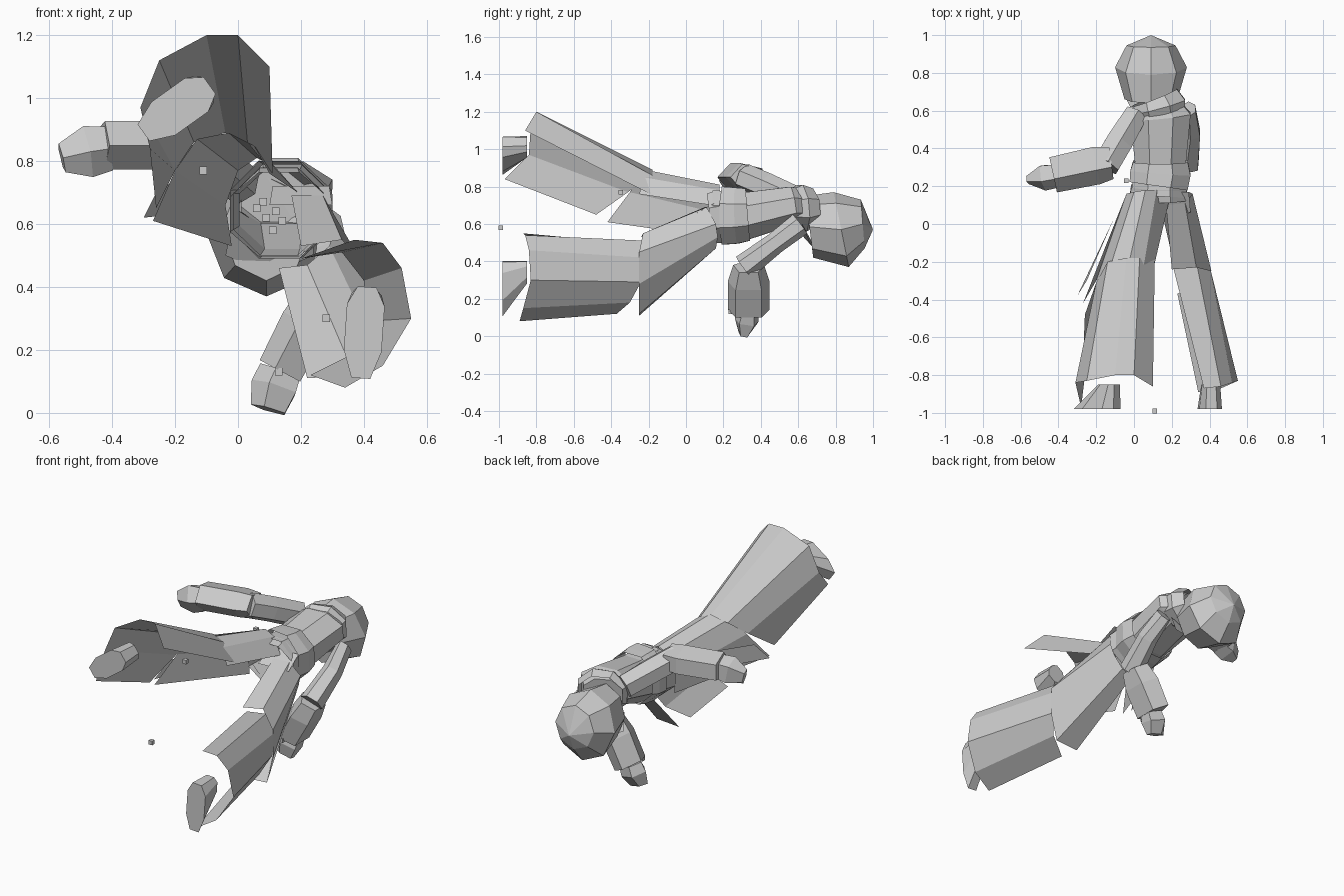
import bpy
import math
from mathutils import Vector

default_cube = bpy.data.objects.get("Cube")
if default_cube:
    bpy.data.objects.remove(default_cube, do_unlink=True)

# One plain cloth colour for the whole figure
grey = bpy.data.materials.new("plain_grey")
grey.use_nodes = True
grey.diffuse_color = (0.6, 0.6, 0.6, 1)
grey.node_tree.nodes["Principled BSDF"].inputs["Base Color"].default_value = (0.6, 0.6, 0.6, 1)


def make_object(name, points, faces):
    mesh = bpy.data.meshes.new(name)
    mesh.from_pydata([tuple(p) for p in points], [], faces)
    mesh.materials.append(grey)
    mesh.update()
    result = bpy.data.objects.new(name, mesh)
    bpy.context.collection.objects.link(result)
    return result


def loft(name, loops, closed=True, start_cap=False, end_cap=False):
    """Bridge equally long point loops with flat quads."""
    count = len(loops[0])
    points = [p for loop in loops for p in loop]
    faces = []
    for row in range(len(loops) - 1):
        for i in range(count if closed else count - 1):
            j = (i + 1) % count
            low, high = row * count, (row + 1) * count
            faces.append((low + i, low + j, high + j, high + i))
    if start_cap:
        faces.append(tuple(reversed(range(count))))
    if end_cap:
        faces.append(tuple(range(len(points) - count, len(points))))
    return make_object(name, points, faces)


def tube(name, stations, sides=6, up=(0, 0, 1), start_cap=True, end_cap=True):
    """Faceted tube through (centre, width, height) stations."""
    centres = [Vector(s[0]) for s in stations]
    up = Vector(up)
    loops = []
    for k, (_, width, height) in enumerate(stations):
        ahead = centres[min(k + 1, len(centres) - 1)]
        behind = centres[max(k - 1, 0)]
        axis = (ahead - behind).normalized()
        across = axis.cross(up).normalized()
        upright = across.cross(axis)
        grow = 0.5 / math.cos(math.pi / sides)
        loop = []
        for i in range(sides):
            angle = math.tau * (i + 0.5) / sides
            loop.append(centres[k] + across * math.cos(angle) * width * grow
                        + upright * math.sin(angle) * height * grow)
        loops.append(loop)
    return loft(name, loops, True, start_cap, end_cap)


def small_cube(name, centre, size=0.024):
    half = size / 2
    base = Vector(centre)
    loops = [[base + Vector((a * half, b * half, c * half))
              for a, b in ((-1, -1), (1, -1), (1, 1), (-1, 1))] for c in (-1, 1)]
    return loft(name, loops, True, True, True)


# Head: leaning rings with a corner at the chin, closing to a crown
head_rings = []
for y, z, half_width, half_height, lean in (
        (.66, .585, .14, .165, -.02), (.83, .57, .19, .2, -.04), (.945, .6, .13, .13, -.01)):
    head_rings.append([Vector((.09 + half_width * math.cos(a), y + lean * math.sin(a),
                               z + half_height * math.sin(a)))
                       for a in (math.tau * i / 8 for i in range(8))])
head_rings.append([Vector((.09, 1, .57)).lerp(p, .03) for p in head_rings[-1]])
loft("head", head_rings, True, True, True)

# Torso, sash and collar
tube("torso", [((.13, .15, .64), .29, .28), ((.14, .33, .645), .27, .25),
               ((.14, .57, .7), .32, .2), ((.11, .64, .69), .22, .17)], 8, start_cap=False)
tube("sash", [((.13, .2, .645), .31, .31), ((.14, .27, .645), .32, .3),
              ((.14, .33, .65), .29, .28)], 8, start_cap=False, end_cap=False)
tube("lower_sash", [((.13, .13, .63), .31, .27), ((.13, .2, .64), .29, .28)], 8,
     start_cap=False, end_cap=False)
tube("collar", [((.14, .56, .68), .26, .2), ((.13, .62, .685), .29, .25),
                ((.11, .67, .69), .25, .2)], 8, start_cap=False, end_cap=False)
loft("chin_wrap", [[(-.04, .66, .5), (.1, .71, .44), (.24, .66, .5)],
                   [(-.02, .62, .6), (.1, .62, .54), (.24, .62, .6)]], False)
loft("hip_panel", [[(.1, .05, .66), (.3, .06, .66)], [(.11, .17, .72), (.29, .17, .72)]], False)

# Raised arm
tube("right_upper_arm", [((.01, .58, .73), .12, .13), ((-.08, .43, .8), .14, .13),
                         ((-.15, .31, .85), .14, .13)], 6)
tube("right_sleeve", [((-.12, .33, .85), .15, .12), ((-.2, .32, .85), .18, .13),
                      ((-.43, .27, .85), .17, .13)], 5)
tube("right_hand", [((-.41, .26, .84), .11, .12), ((-.48, .25, .83), .12, .14),
                    ((-.56, .235, .81), .04, .08)], 5)

# Hanging arm
tube("left_upper_arm", [((.29, .61, .6), .07, .11), ((.3, .48, .5), .1, .1),
                        ((.28, .31, .37), .12, .12)], 6)
tube("left_sleeve", [((.27, .335, .37), .12, .14), ((.22, .335, .28), .14, .19),
                     ((.14, .335, .13), .13, .19)], 5, up=(0, 1, 0))
tube("left_hand", [((.14, .33, .13), .12, .09), ((.12, .325, .08), .13, .11),
                   ((.1, .31, .01), .1, .05)], 5, up=(0, 1, 0))

# Raised leg: two overlapping cloth shells open on the inner side
right_hip = [(.19, .14, .7), (.12, .18, .78), (.06, .18, .81), (0, .17, .77),
             (-.04, .16, .66), (-.02, .14, .53)]
right_hem = [(.1, -.25, .76), (.05, -.23, .85), (-.03, -.22, .89), (-.13, -.24, .87),
             (-.2, -.3, .77), (-.27, -.42, .61)]
loft("right_thigh_cloth", [right_hip, right_hem], False)
right_knee = [(.11, -.19, .76), (.03, -.18, .86), (-.04, -.18, .89), (-.14, -.2, .86),
              (-.2, -.31, .77), (-.26, -.48, .65)]
right_ankle = [(.1, -.86, 1.1), (0, -.8, 1.2), (-.1, -.8, 1.2), (-.25, -.83, 1.12),
               (-.31, -.84, .97), (-.28, -.97, .84)]
loft("right_shin_cloth", [right_knee, right_ankle], False)
loft("right_side_flap", [[(-.11, .02, .75), (-.12, 0, .64)],
                         [(-.25, -.3, .72), (-.3, -.38, .62)]], False)

# Lowered leg: the same build, swung down and out
left_hip = [(.17, .1, .69), (.27, .11, .69), (.31, .16, .6), (.29, .17, .53),
            (.22, .16, .47), (.13, .14, .46)]
left_hem = [(.2, -.24, .53), (.33, -.23, .55), (.41, -.25, .45), (.41, -.25, .28),
            (.37, -.25, .12), (.22, -.25, .11)]
loft("left_thigh_cloth", [left_hip, left_hem], False)
left_knee = [(.2, -.2, .49), (.33, -.2, .51), (.4, -.22, .42), (.4, -.24, .29),
             (.35, -.3, .18), (.23, -.37, .12)]
left_ankle = [(.37, -.87, .55), (.46, -.86, .54), (.52, -.84, .46), (.55, -.83, .3),
              (.46, -.87, .15), (.34, -.89, .08)]
loft("left_shin_cloth", [left_knee, left_ankle], False)


def boot(name, heel, toe, width):
    """Boot with a long flat sole and a short ankle."""
    heel, toe = Vector(heel), Vector(toe)
    along = (toe - heel).normalized()
    across = along.cross(Vector((0, 1, 0))).normalized() * width / 2
    length = (toe - heel).length
    lift = Vector((0, .13, 0))
    outline = ((0, -.5), (.2, -1), (.7, -1), (1, -.5), (1, .5), (.7, 1), (.2, 1), (0, .5))
    sole = [heel + along * length * a + across * b for a, b in outline]
    top = [heel + lift + along * length * a * .4 + across * b * .8 for a, b in outline]
    return loft(name, [sole, top], True, True, True)


boot("right_boot", (-.09, -.98, 1.04), (-.3, -.98, .89), .13)
boot("left_boot", (.41, -.98, .4), (.39, -.98, .11), .12)

# Small cubes: fastenings and loose bits
bits = ((.11, -.99, .58), (-.11, -.35, .77), (.28, -.35, .3), (.13, .24, .13),
        (-.04, .23, .76), (.06, .24, .65), (.09, .25, .62), (.12, .24, .64),
        (.11, .23, .58), (.14, .25, .61), (.08, .26, .67))
for number, centre in enumerate(bits):
    small_cube("small_cube_%d" % number, centre)
